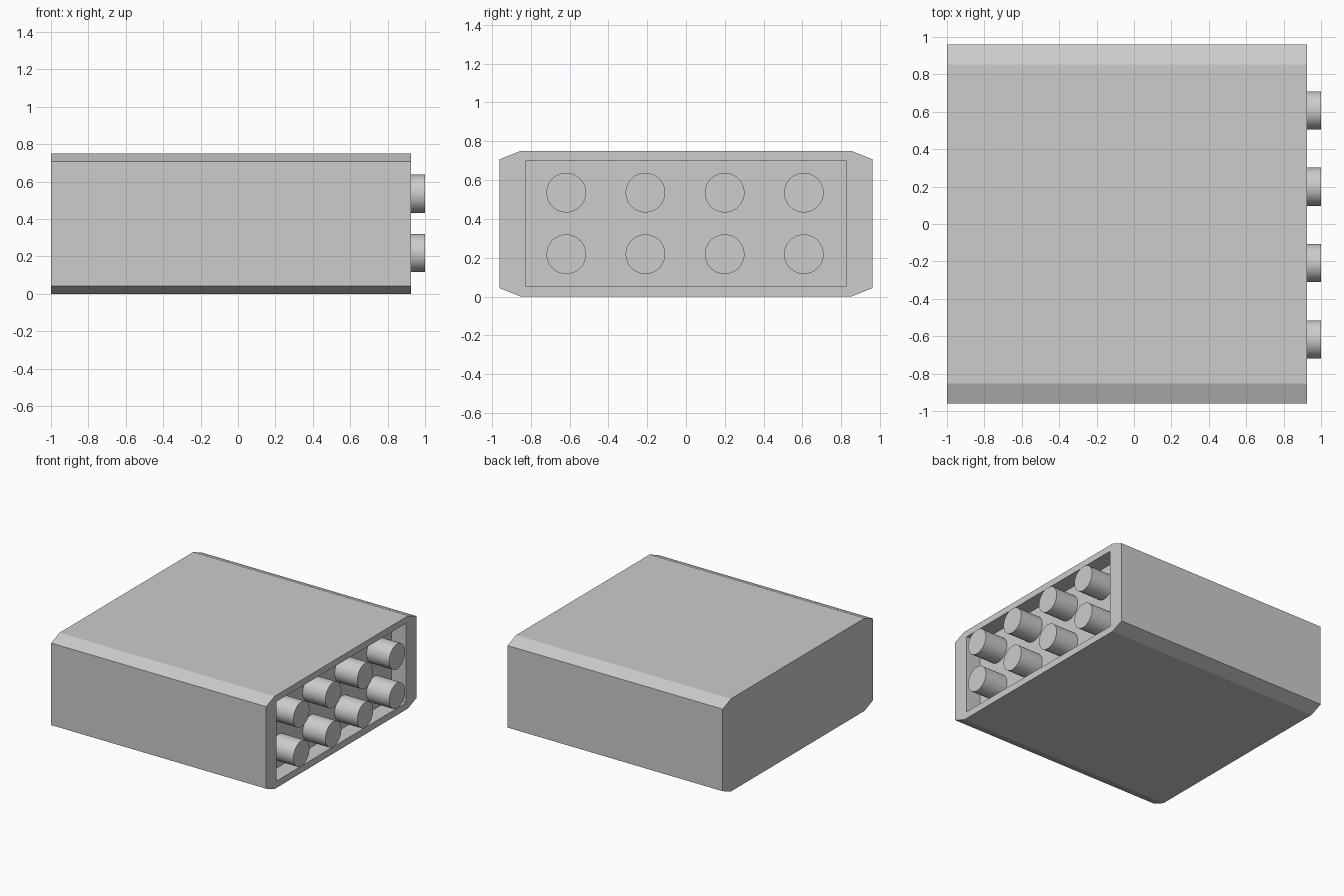
import bpy
import bmesh
import math

cube = bpy.data.objects.get("Cube")
if cube:
    bpy.data.objects.remove(cube, do_unlink=True)

# Overall dimensions
BACK, FACE, TIP = -1.0, 0.925, 1.0
HALF_WIDTH, HEIGHT = 0.96, 0.75
BEVEL_Y, BEVEL_Z = 0.107, 0.043
RECESS_FLOOR = 0.797

grey = bpy.data.materials.new("plain_grey")
grey.use_nodes = True
colour = (0.604, 0.604, 0.604, 1)
grey.diffuse_color = colour
grey.node_tree.nodes["Principled BSDF"].inputs["Base Color"].default_value = colour


def extrude_along_x(name, outline, x0, x1):
    """Solid made from a (y, z) outline, running from x0 to x1."""
    bm = bmesh.new()
    face = bm.faces.new([bm.verts.new((x0, y, z)) for y, z in outline])
    moved = bmesh.ops.extrude_face_region(bm, geom=[face])["geom"]
    verts = [v for v in moved if isinstance(v, bmesh.types.BMVert)]
    bmesh.ops.translate(bm, verts=verts, vec=(x1 - x0, 0, 0))
    # The starting face stays as the back cap of the solid
    bmesh.ops.recalc_face_normals(bm, faces=bm.faces[:])
    mesh = bpy.data.meshes.new(name)
    bm.to_mesh(mesh)
    bm.free()
    mesh.materials.append(grey)
    obj = bpy.data.objects.new(name, mesh)
    bpy.context.collection.objects.link(obj)
    return obj


# Housing with chamfered long edges
w, h = HALF_WIDTH, HEIGHT
half = [(w - BEVEL_Y, 0), (w, BEVEL_Z), (w, h - BEVEL_Z), (w - BEVEL_Y, h)]
outline = half + [(-y, z) for y, z in reversed(half)]
housing = extrude_along_x("housing", outline, BACK, FACE)

# Rectangular recess in the left end
opening = [(-0.826, 0.055), (0.826, 0.055), (0.826, 0.698), (-0.826, 0.698)]
cutter = extrude_along_x("recess_cutter", opening, RECESS_FLOOR, TIP + 0.1)
cutter.hide_render = True
cut = housing.modifiers.new("recess", "BOOLEAN")
cut.operation = "DIFFERENCE"
cut.solver = "EXACT"
cut.object = cutter
bpy.context.view_layer.objects.active = housing
bpy.ops.object.modifier_apply(modifier=cut.name)
bpy.data.objects.remove(cutter, do_unlink=True)

# Two rows of four round pegs standing on the recess floor
for row, z in (("lower", 0.218), ("upper", 0.535)):
    for i in range(4):
        y = -0.005 + (i - 1.5) * 0.408
        start = RECESS_FLOOR - 0.01
        bpy.ops.mesh.primitive_cylinder_add(
            vertices=48, radius=0.102, depth=TIP - start,
            location=((start + TIP) / 2, y, z), rotation=(0, math.pi / 2, 0))
        peg = bpy.context.object
        peg.name = f"{row}_peg_{i + 1}"
        peg.data.materials.append(grey)
        bpy.ops.object.shade_smooth_by_angle(angle=math.radians(30))
